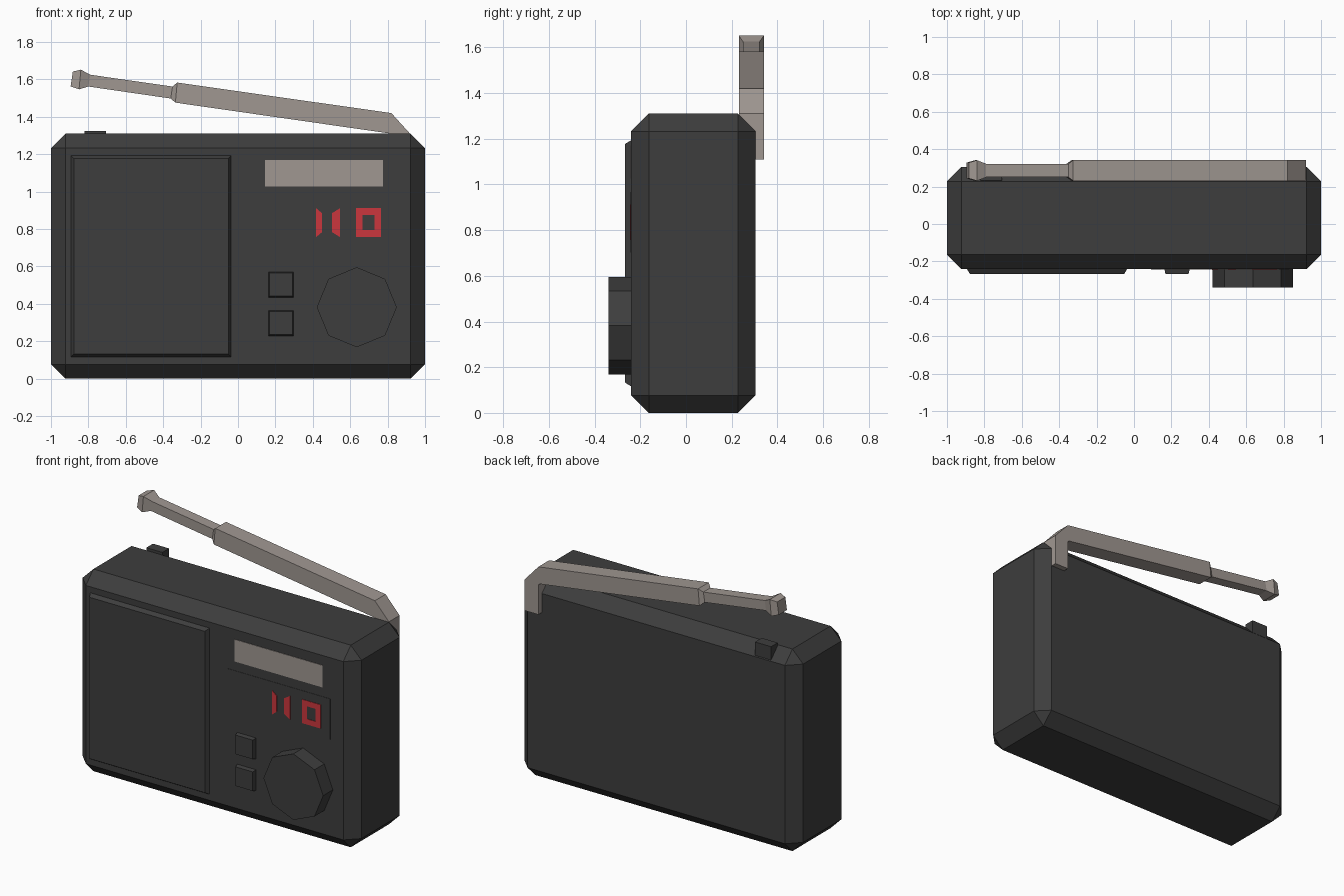
import bpy
import bmesh

cube = bpy.data.objects.get("Cube")
if cube:
    bpy.data.objects.remove(cube, do_unlink=True)


def material(name, rgb):
    mat = bpy.data.materials.new(name)
    mat.use_nodes = True
    color = (*rgb, 1)
    mat.diffuse_color = color
    mat.node_tree.nodes["Principled BSDF"].inputs["Base Color"].default_value = color
    return mat


dark = material("dark plastic", (0.047, 0.047, 0.047))
metal = material("warm grey metal", (0.35, 0.31, 0.285))
red = material("display red", (0.6, 0.037, 0.047))


def finish(name, bm, mat):
    bmesh.ops.recalc_face_normals(bm, faces=bm.faces)
    mesh = bpy.data.meshes.new(name)
    bm.to_mesh(mesh)
    bm.free()
    mesh.materials.append(mat)
    obj = bpy.data.objects.new(name, mesh)
    bpy.context.collection.objects.link(obj)
    return obj


def loft(name, rings, mat):
    """Skin equal-length rings of points and cap both ends."""
    bm = bmesh.new()
    loops = [[bm.verts.new(p) for p in ring] for ring in rings]
    n = len(loops[0])
    for a, b in zip(loops, loops[1:]):
        for i in range(n):
            j = (i + 1) % n
            bm.faces.new((a[i], a[j], b[j], b[i]))
    bm.faces.new(loops[0])
    bm.faces.new(loops[-1])
    return finish(name, bm, mat)


def rect(x0, x1, z0, z1, inset=0):
    return [(x0 + inset, z0 + inset), (x1 - inset, z0 + inset),
            (x1 - inset, z1 - inset), (x0 + inset, z1 - inset)]


def slab(name, back, front, y_back, y_front, mat):
    """Join a back outline to a front outline across the depth."""
    return loft(name, [[(x, y_back, z) for x, z in back],
                       [(x, y_front, z) for x, z in front]], mat)


FRONT = -0.24

# Chamfered case
bm = bmesh.new()
bmesh.ops.create_cube(bm, size=1)
for v in bm.verts:
    v.co.x *= 2
    v.co.y = v.co.y * 0.545 + 0.0325
    v.co.z = (v.co.z + 0.5) * 1.31
bmesh.ops.bevel(bm, geom=bm.edges[:], offset=0.077, offset_type='OFFSET',
                segments=1, affect='EDGES')
finish("case", bm, dark)

# Raised speaker panel and push buttons with sloping rims
panel = (-0.9, -0.03, 0.11, 1.2)
slab("speaker_panel", rect(*panel), rect(*panel, 0.022), FRONT + 0.01, -0.266, dark)
for name, z in (("upper_button", 0.433), ("lower_button", 0.227)):
    box = (0.16, 0.3, z, z + 0.14)
    slab(name, rect(*box), rect(*box, 0.008), FRONT + 0.01, -0.266, dark)

# Octagonal tuning dial
bm = bmesh.new()
bmesh.ops.create_cone(bm, cap_ends=True, segments=8, radius1=0.214,
                      radius2=0.214, depth=0.11)
dial = finish("tuning_dial", bm, dark)
dial.rotation_euler.x = 1.5707963
dial.location = (0.635, FRONT - 0.045, 0.382)

# Tuning window and display screen
window = rect(0.145, 0.775, 1.027, 1.17)
slab("tuning_window", window, window, FRONT + 0.002, FRONT - 0.003, metal)
screen = rect(0.09, 0.83, 0.702, 0.967)
slab("display_screen", screen, screen, FRONT + 0.002, FRONT - 0.002, dark)


# Mitred display segments: two upright bars, then a closed square
def segment(name, points):
    slab(name, points, points, FRONT - 0.001, FRONT - 0.005, red)


for name, outer, inner in (("left_bar", 0.417, 0.449), ("right_bar", 0.546, 0.503)):
    segment(name, [(outer, 0.757), (inner, 0.783), (inner, 0.885), (outer, 0.912)])
outline = rect(0.63, 0.765, 0.758, 0.912)
hole = rect(0.63, 0.765, 0.758, 0.912, 0.036)
for i in range(4):
    j = (i + 1) % 4
    segment(f"square_segment_{i + 1}", [outline[i], outline[j], hole[j], hole[i]])

# Antenna rest on the rear top edge
rest = rect(-0.82, -0.705, 1.2, 1.325)
slab("antenna_rest", rest, rest, 0.3, 0.232, dark)

# Folded antenna: foot, elbow, thick tube, thin tube and flared tip
# Each station: upper x, upper z, lower x, lower z, half width
stations = [
    (0.92, 1.11, 0.82, 1.11, 0.055),
    (0.92, 1.31, 0.82, 1.305, 0.055),
    (0.82, 1.42, 0.805, 1.312, 0.055),
    (-0.325, 1.583, -0.335, 1.476, 0.055),
    (-0.35, 1.562, -0.36, 1.498, 0.036),
    (-0.79, 1.625, -0.8, 1.562, 0.036),
    (-0.84, 1.652, -0.85, 1.547, 0.055),
    (-0.883, 1.642, -0.895, 1.562, 0.042),
]
MID = 0.286
loft("antenna", [[(ux, MID - w, uz), (ux, MID + w, uz),
                  (lx, MID + w, lz), (lx, MID - w, lz)]
                 for ux, uz, lx, lz, w in stations], metal)
